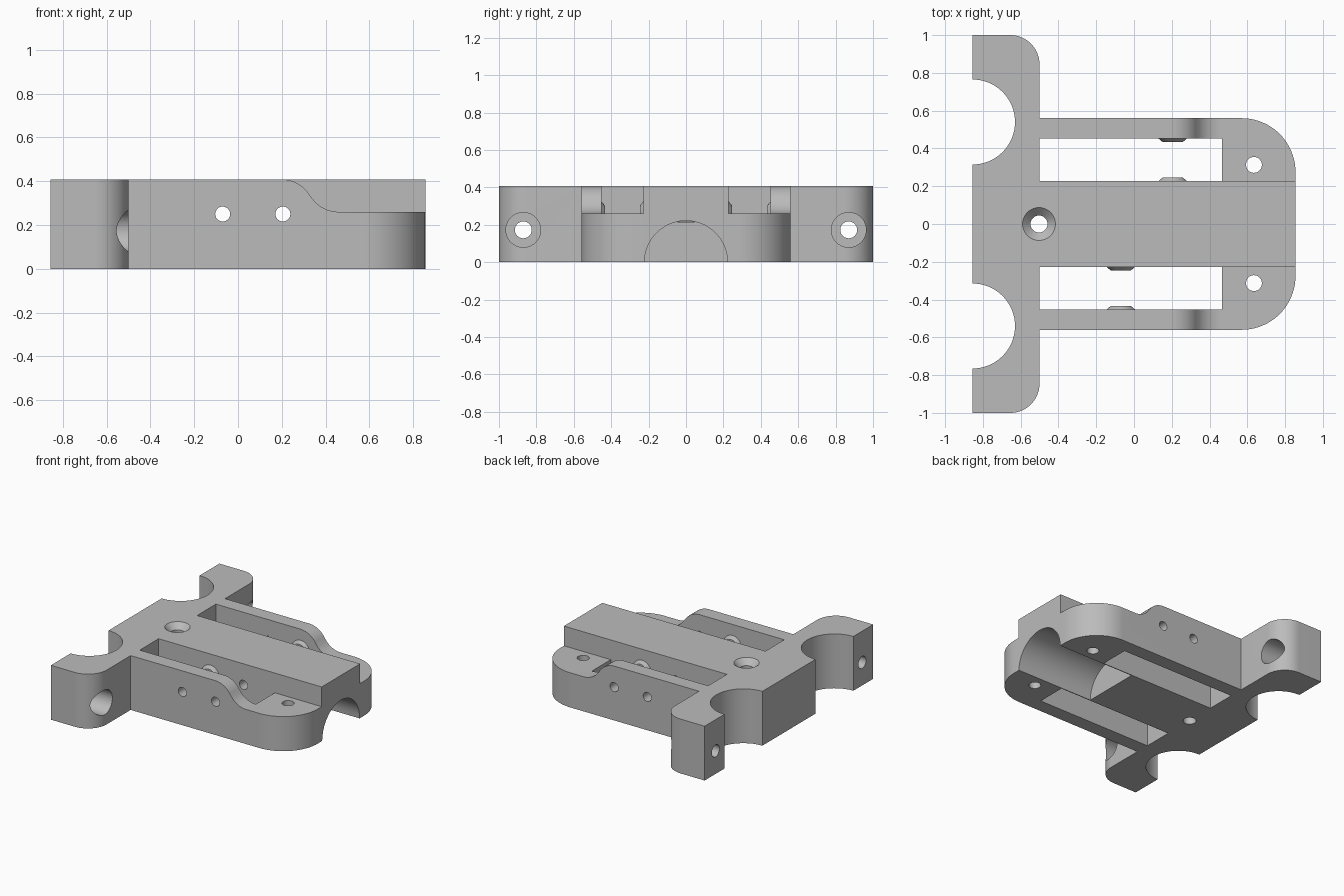
import bpy, bmesh
from math import cos, sin, radians

cube = bpy.data.objects.get("Cube")
if cube:
    bpy.data.objects.remove(cube, do_unlink=True)

grey = bpy.data.materials.new("plain grey")
grey.use_nodes = True
grey.diffuse_color = (0.5, 0.5, 0.5, 1)
grey.node_tree.nodes["Principled BSDF"].inputs["Base Color"].default_value = (0.5, 0.5, 0.5, 1)

HEIGHT, PAD_Z = 0.408, 0.26
SLOT_IN, SLOT_OUT = 0.228, 0.452
EPS = 0.1


def arc(cx, cy, r, start, end, steps=20):
    angles = [radians(start + (end - start) * i / steps) for i in range(steps + 1)]
    return [(cx + r * cos(a), cy + r * sin(a)) for a in angles]


def circle(cx, cy, r):
    return arc(cx, cy, r, 0, 360, 40)[:-1]


def place(axis, p, h):
    return {"x": (h, p[0], p[1]), "y": (p[0], h, p[1]), "z": (p[0], p[1], h)}[axis]


def loft(name, axis, sections):
    """Solid through matching outlines, each given as (outline, distance along axis)."""
    bm = bmesh.new()
    rings = [[bm.verts.new(place(axis, p, h)) for p in pts] for pts, h in sections]
    for low, high in zip(rings, rings[1:]):
        for i in range(len(low)):
            bm.faces.new((low[i - 1], low[i], high[i], high[i - 1]))
    bm.faces.new(rings[0])
    bm.faces.new(rings[-1])
    bmesh.ops.recalc_face_normals(bm, faces=bm.faces[:])
    mesh = bpy.data.meshes.new(name)
    bm.to_mesh(mesh)
    bm.free()
    mesh.materials.append(grey)
    obj = bpy.data.objects.new(name, mesh)
    bpy.context.collection.objects.link(obj)
    return obj


def rect(a0, a1, b0, b1):
    return [(a0, b0), (a1, b0), (a1, b1), (a0, b1)]


# Body: crossbar with round notches, joined to the round-ended frame
half = (arc(0.57, 0.275, 0.285, 0, 90) + [(-0.5, 0.56)]
        + arc(-0.655, 0.845, 0.155, 0, 90) + [(-0.855, 1.0)]
        + arc(-0.855, 0.54, 0.225, 90, -90, 40))
outline = half + [(x, -y) for x, y in reversed(half)]
body = loft("bracket_body", "z", [(outline, 0), (outline, HEIGHT)])


def combine(tool, operation="DIFFERENCE"):
    tool.hide_render = True
    mod = body.modifiers.new("combine", "BOOLEAN")
    mod.operation, mod.object, mod.solver = operation, tool, "EXACT"
    bpy.context.view_layer.objects.active = body
    bpy.ops.object.modifier_apply(modifier=mod.name)
    bpy.data.objects.remove(tool, do_unlink=True)


def cut(axis, pts, start, end):
    combine(loft("cutter", axis, [(pts, start), (pts, end)]))


# Smooth S-shaped step from the arms down to the end pads
step = (arc(0.2, HEIGHT - 0.15, 0.15, 90, 30, 14)
        + arc(0.46, PAD_Z + 0.15, 0.15, 210, 270, 14)[1:]
        + [(1, PAD_Z), (1, HEIGHT + EPS), (0.2, HEIGHT + EPS)])

for s in (1, -1):
    slot = rect(-0.5, 0.465, *sorted((s * SLOT_IN, s * SLOT_OUT)))
    cut("z", slot, -EPS, HEIGHT + EPS)
    cut("y", step, s * SLOT_IN, s * 0.8)
    # Pad hole
    cut("z", circle(0.635, s * 0.313, 0.042), -EPS, HEIGHT + EPS)
    # Crossbar bolt hole with a wide counterbore
    cut("x", circle(s * 0.87, 0.173, 0.045), -1, -0.3)
    cut("x", circle(s * 0.87, 0.173, 0.093), -0.68, -0.3)

# Half-round channel under the spine
cut("x", circle(0, 0, 0.222), 0.21, 1)

# Countersunk hole in the spine
cut("z", circle(-0.503, 0, 0.045), -EPS, HEIGHT + EPS)
combine(loft("countersink", "z", [(circle(-0.503, 0, 0.042), HEIGHT - 0.045),
                                  (circle(-0.503, 0, 0.087), HEIGHT),
                                  (circle(-0.503, 0, 0.087), HEIGHT + EPS)]))

# Tapered bosses on the slot walls, then the cross pin holes
for x, s in ((0.205, 1), (-0.07, -1)):
    for wall, out in ((SLOT_IN, 1), (SLOT_OUT, -1)):
        combine(loft("boss", "y", [(circle(x, 0.25, 0.077), s * (wall - out * 0.01)),
                                   (circle(x, 0.25, 0.075), s * wall),
                                   (circle(x, 0.25, 0.052), s * (wall + out * 0.019))]), "UNION")
for x in (0.205, -0.07):
    cut("y", circle(x, 0.25, 0.034), -1, 1)

body.select_set(True)
bpy.context.view_layer.objects.active = body
bpy.ops.object.shade_smooth_by_angle(angle=radians(25))
